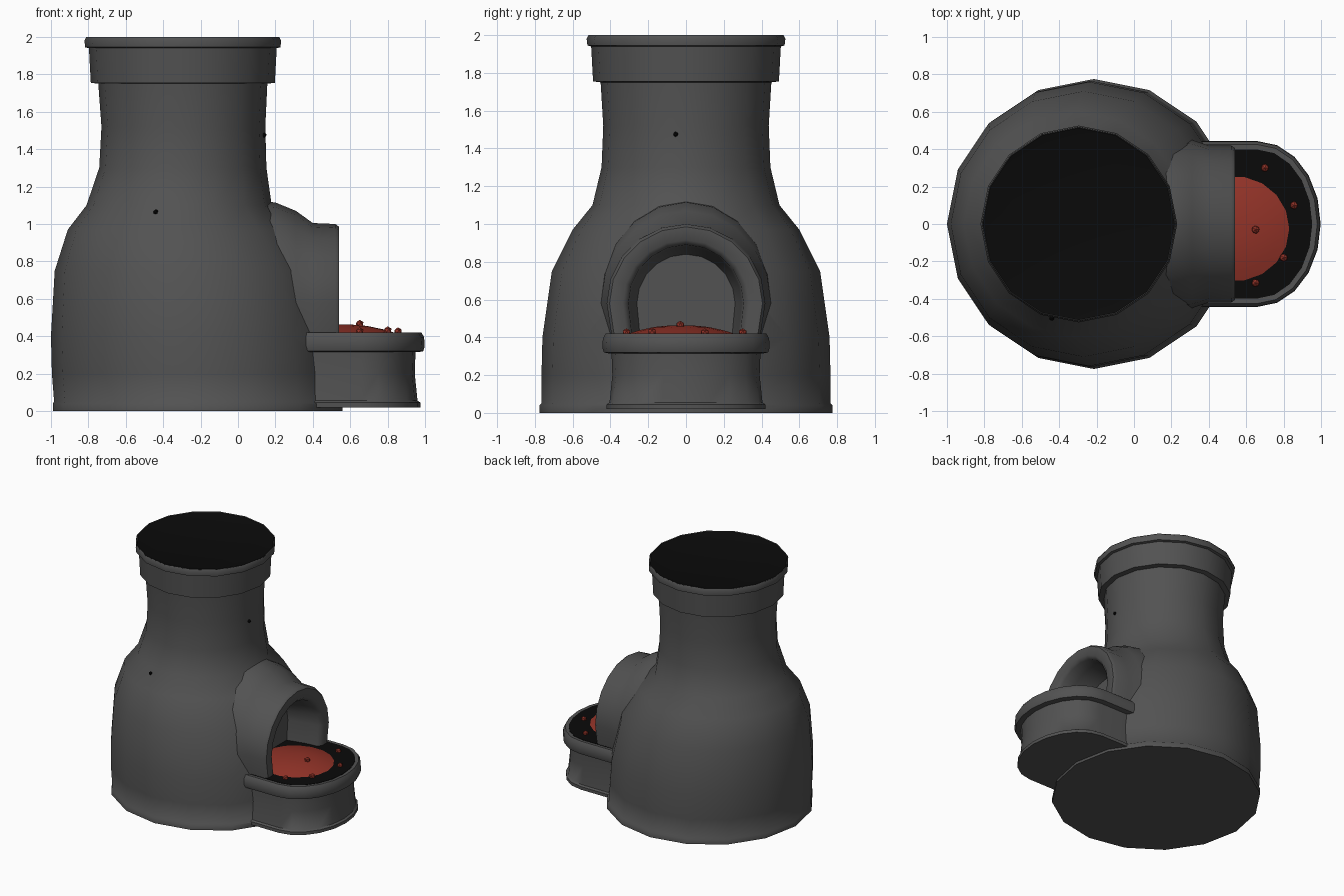
import bpy, bmesh, math

if "Cube" in bpy.data.objects:
    bpy.data.objects.remove(bpy.data.objects["Cube"])

def material(name, rgb):
    m = bpy.data.materials.new(name)
    m.diffuse_color = (*rgb, 1)
    m.use_nodes = True
    m.node_tree.nodes["Principled BSDF"].inputs["Base Color"].default_value = m.diffuse_color
    return m

GREY = material("dark_grey_stone", (0.085, 0.085, 0.085))
BLACK = material("soot_black", (0.003, 0.003, 0.003))
RED = material("ember_red", (0.29, 0.033, 0.021))

def finish(obj, angle=50):
    obj.data.shade_smooth()
    obj.data.set_sharp_from_angle(angle=math.radians(angle))

def loft(name, rings, mat, cap_start=True, cap_end=True):
    """Skin a list of closed rings that all have the same point count."""
    bm = bmesh.new()
    vs = [[bm.verts.new(p) for p in ring] for ring in rings]
    n = len(vs[0])
    for a, b in zip(vs, vs[1:]):
        for i in range(n):
            j = (i + 1) % n
            bm.faces.new((a[i], a[j], b[j], b[i]))
    if cap_start:
        bm.faces.new(vs[0][::-1])
    if cap_end:
        bm.faces.new(vs[-1])
    bmesh.ops.recalc_face_normals(bm, faces=bm.faces)
    me = bpy.data.meshes.new(name)
    bm.to_mesh(me)
    bm.free()
    me.materials.append(mat)
    obj = bpy.data.objects.new(name, me)
    bpy.context.collection.objects.link(obj)
    finish(obj)
    return obj

def circle(cx, r, z, n=16):
    return [(cx + r * math.cos(2 * math.pi * i / n), r * math.sin(2 * math.pi * i / n), z)
            for i in range(n)]

def d_shape(grow, z, back=0.2):
    """Flat-backed half oval used by the hearth in front of the mouth."""
    pts = [(back, -0.44 - grow, z)]
    for i in range(11):
        a = -math.pi / 2 + math.pi * i / 10
        pts.append((0.66 + (0.335 + grow) * math.cos(a), (0.44 + grow) * math.sin(a), z))
    return pts + [(back, 0.44 + grow, z)]

def arch(x, w, h, bottom=0.36, spring=0.58):
    """Arch outline across y, standing at the given x."""
    pts = [(x, w * 0.92, bottom)]
    for i in range(11):
        a = math.pi * i / 10
        pts.append((x, w * math.cos(a), spring + h * math.sin(a)))
    return pts + [(x, -w * 0.92, bottom)]

# chimney body with collar and lip
profile = [(-0.215, 0.775, 0.0), (-0.215, 0.775, 0.04), (-0.218, 0.765, 0.05),
           (-0.23, 0.765, 0.2), (-0.24, 0.76, 0.4), (-0.27, 0.71, 0.75),
           (-0.31, 0.6, 0.97), (-0.315, 0.495, 1.1), (-0.295, 0.447, 1.3),
           (-0.292, 0.438, 1.52), (-0.295, 0.452, 1.75), (-0.295, 0.492, 1.755),
           (-0.295, 0.502, 1.94), (-0.295, 0.522, 1.945), (-0.295, 0.526, 1.98),
           (-0.295, 0.516, 2.0), (-0.295, 0.5, 1.97), (-0.295, 0.36, 1.93)]
body = loft("chimney_body", [circle(*p) for p in profile], GREY)

# opening cut into the body
cutter = loft("mouth_cutter", [arch(0.22, 0.31, 0.31, 0.32), arch(0.9, 0.35, 0.35, 0.32)], GREY)
cutter.hide_render = True
mod = body.modifiers.new("mouth", 'BOOLEAN')
mod.operation = 'DIFFERENCE'
mod.solver = 'EXACT'
mod.object = cutter
bpy.context.view_layer.objects.active = body
bpy.ops.object.modifier_apply(modifier="mouth")
bpy.data.objects.remove(cutter, do_unlink=True)
finish(body)

# arched hood: outer skin, rounded front rim, tunnel and back wall
hood = [arch(0.1, 0.47, 0.545), arch(0.2, 0.46, 0.535), arch(0.31, 0.45, 0.49),
        arch(0.4, 0.42, 0.425), arch(0.52, 0.42, 0.42), arch(0.54, 0.405, 0.405),
        arch(0.54, 0.335, 0.335), arch(0.515, 0.305, 0.31), arch(0.42, 0.295, 0.3),
        arch(0.27, 0.26, 0.26)]
loft("mouth_hood", hood, GREY, cap_start=False)

# sooty chimney top
loft("chimney_soot", [circle(-0.295, 0.519, 1.996), circle(-0.295, 0.38, 1.965)],
     BLACK, cap_start=False)

# hearth: footing, wall and overhanging lip
loft("hearth_wall", [d_shape(-0.02, 0.02), d_shape(-0.02, 0.045), d_shape(-0.035, 0.055),
                     d_shape(-0.05, 0.2), d_shape(-0.045, 0.34)], GREY)
loft("hearth_lip", [d_shape(-0.03, 0.315), d_shape(-0.005, 0.32), d_shape(0.003, 0.345),
                    d_shape(0.0, 0.395), d_shape(-0.015, 0.42), d_shape(-0.04, 0.418)], GREY)
loft("hearth_soot", [d_shape(-0.042, 0.415, 0.26), d_shape(-0.042, 0.421, 0.26)], BLACK)

# ember mound
def oval(s, z, n=18):
    return [(0.54 + 0.3 * s * math.cos(2 * math.pi * i / n),
             -0.025 + 0.29 * s * math.sin(2 * math.pi * i / n), z) for i in range(n)]
loft("ember_mound", [oval(1, 0.418), oval(0.8, 0.436), oval(0.5, 0.455), oval(0.2, 0.463)], RED)

# loose ember pieces
for k, (x, y, z) in enumerate([(0.7, 0.3, 0.425), (0.855, 0.1, 0.425), (0.65, -0.03, 0.465),
                               (0.8, -0.18, 0.43), (0.65, -0.315, 0.425)]):
    bpy.ops.mesh.primitive_ico_sphere_add(subdivisions=1, radius=0.023, location=(x, y, z))
    bpy.context.object.name = f"ember_{k + 1}"
    bpy.context.object.data.materials.append(RED)

# tiny soot specks on the chimney
for k, p in enumerate([(-0.44, -0.505, 1.065), (0.14, -0.055, 1.475)]):
    bpy.ops.mesh.primitive_ico_sphere_add(subdivisions=1, radius=0.014, location=p)
    bpy.context.object.name = f"soot_speck_{k + 1}"
    bpy.context.object.data.materials.append(BLACK)
